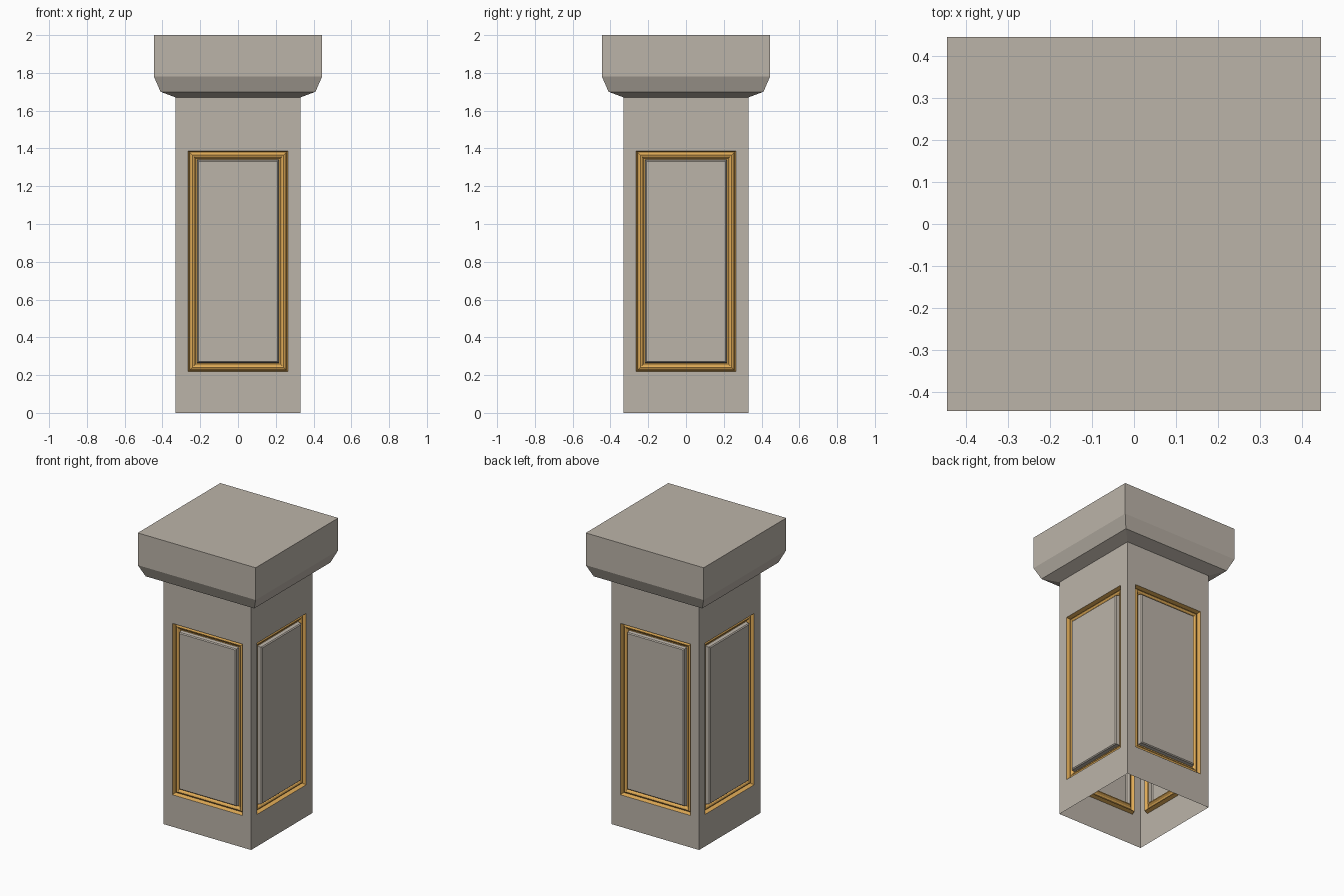
import bpy, bmesh, math
from mathutils import Matrix, Vector

if "Cube" in bpy.data.objects:
    bpy.data.objects.remove(bpy.data.objects["Cube"])


def material(name, rgb):
    m = bpy.data.materials.new(name)
    m.diffuse_color = (*rgb, 1)
    m.use_nodes = True
    m.node_tree.nodes["Principled BSDF"].inputs["Base Color"].default_value = m.diffuse_color
    return m


stone = material("warm grey stone", (0.50, 0.455, 0.395))
gold = material("gold trim", (0.75, 0.41, 0.095))


def finish(bm, name):
    me = bpy.data.meshes.new(name)
    bm.to_mesh(me)
    bm.free()
    me.materials.append(stone)
    me.materials.append(gold)
    ob = bpy.data.objects.new(name, me)
    bpy.context.collection.objects.link(ob)
    return ob


def bridge(bm, a, b, mat=0):
    n = len(a)
    for i in range(n):
        j = (i + 1) % n
        bm.faces.new((a[i], a[j], b[j], b[i])).material_index = mat


# shaft: open-bottomed, four walls each with a recessed moulding and raised panel
R, TOP = 0.33, 1.67
Z0, Z1, W = 0.218, 1.387, 0.264
# (inset from opening edge, depth behind wall, material of the band leading here)
PROFILE = [(0.0, 0.0, 0), (0.007, 0.028, 1), (0.014, 0.018, 1), (0.022, 0.014, 1),
           (0.031, 0.018, 1), (0.040, 0.030, 1), (0.046, 0.030, 1),
           (0.049, 0.006, 0), (0.055, 0.0, 0)]


def ring(bm, rot, w, lo, hi, depth):
    corners = [(-w, lo), (w, lo), (w, hi), (-w, hi)]
    return [bm.verts.new(rot @ Vector((x, -R + depth, z))) for x, z in corners]


bm = bmesh.new()
for k in range(4):
    rot = Matrix.Rotation(k * math.pi / 2, 3, 'Z')
    prev = ring(bm, rot, R, 0, TOP, 0)
    for inset, depth, mat in PROFILE:
        cur = ring(bm, rot, W - inset, Z0 + inset, Z1 - inset, depth)
        bridge(bm, prev, cur, mat)
        prev = cur
    bm.faces.new(prev)
bmesh.ops.remove_doubles(bm, verts=bm.verts[:], dist=0.0001)
finish(bm, "panelled_shaft")

# cap: square profile flaring out to a thick slab
bm = bmesh.new()
prev = None
for r, z in [(0.33, 1.67), (0.41, 1.70), (0.445, 1.78), (0.445, 2.0)]:
    cur = [bm.verts.new((x * r, y * r, z)) for x, y in ((-1, -1), (1, -1), (1, 1), (-1, 1))]
    if prev:
        bridge(bm, prev, cur)
    prev = cur
bm.faces.new(prev)
finish(bm, "cap")
